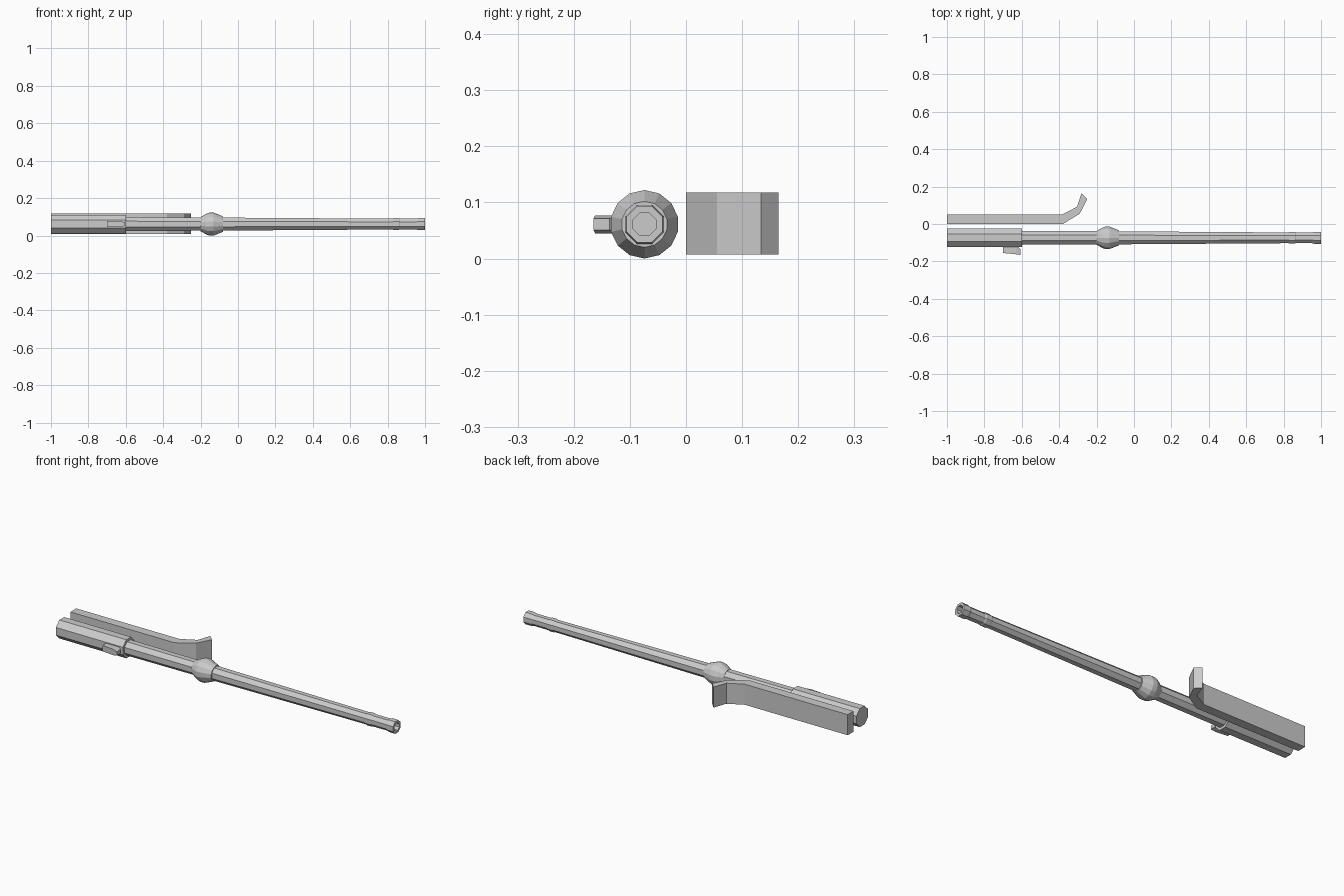
import bpy, bmesh, math

if "Cube" in bpy.data.objects:
    bpy.data.objects.remove(bpy.data.objects["Cube"])

AXIS_Y, AXIS_Z = -0.074, 0.061


def finish(name, bm):
    bmesh.ops.recalc_face_normals(bm, faces=bm.faces[:])
    me = bpy.data.meshes.new(name)
    bm.to_mesh(me)
    bm.free()
    ob = bpy.data.objects.new(name, me)
    bpy.context.collection.objects.link(ob)
    return ob


def loft(name, rings):
    """Skin a list of equal-length vertex rings and cap both ends."""
    bm = bmesh.new()
    rows = [[bm.verts.new(p) for p in ring] for ring in rings]
    n = len(rows[0])
    for a, b in zip(rows, rows[1:]):
        for i in range(n):
            j = (i + 1) % n
            bm.faces.new((a[i], a[j], b[j], b[i]))
    bm.faces.new(rows[0])
    bm.faces.new(rows[-1])
    return finish(name, bm)


def turned(name, profile, sides, phase):
    """Faceted part turned around the long axis from (x, radius) pairs."""
    angles = [phase + 2 * math.pi * i / sides for i in range(sides)]
    return loft(name, [[(x, AXIS_Y + r * math.cos(a), AXIS_Z + r * math.sin(a))
                        for a in angles] for x, r in profile])


# Octagonal barrel: thick rear, tapered front, ringed muzzle and blind bore
turned("barrel", [
    (-1.0, 0.054), (-0.6, 0.054), (-0.6, 0.040), (-0.14, 0.038),
    (0.825, 0.031), (0.83, 0.034), (0.86, 0.034), (0.865, 0.031),
    (0.95, 0.031), (0.965, 0.035), (1.0, 0.035), (1.0, 0.022),
    (0.9, 0.022)], 8, math.pi / 8)

# Bulging collar
turned("collar", [(-0.20, 0.038), (-0.17, 0.061 * 0.9), (-0.155, 0.061),
                  (-0.13, 0.061), (-0.08, 0.041), (-0.08, 0.036)],
       14, math.pi / 2)

# Side plate with an outward-bent end
outline = [(-1, 0), (-0.38, 0), (-0.29, 0.055), (-0.25, 0.134),
           (-0.28, 0.165), (-0.305, 0.092), (-0.385, 0.05), (-1, 0.05)]
loft("bent_plate", [[(x, y, z) for x, y in outline] for z in (0.007, 0.118)])

# Side lug with a narrowed front end
lug = [(-0.70, -0.155, -0.108, 0.016), (-0.63, -0.162, -0.113, 0.016),
       (-0.607, -0.165, -0.136, 0.010)]
loft("side_lug", [[(x, y0, AXIS_Z - h), (x, y1, AXIS_Z - h),
                   (x, y1, AXIS_Z + h), (x, y0, AXIS_Z + h)]
                  for x, y0, y1, h in lug])
